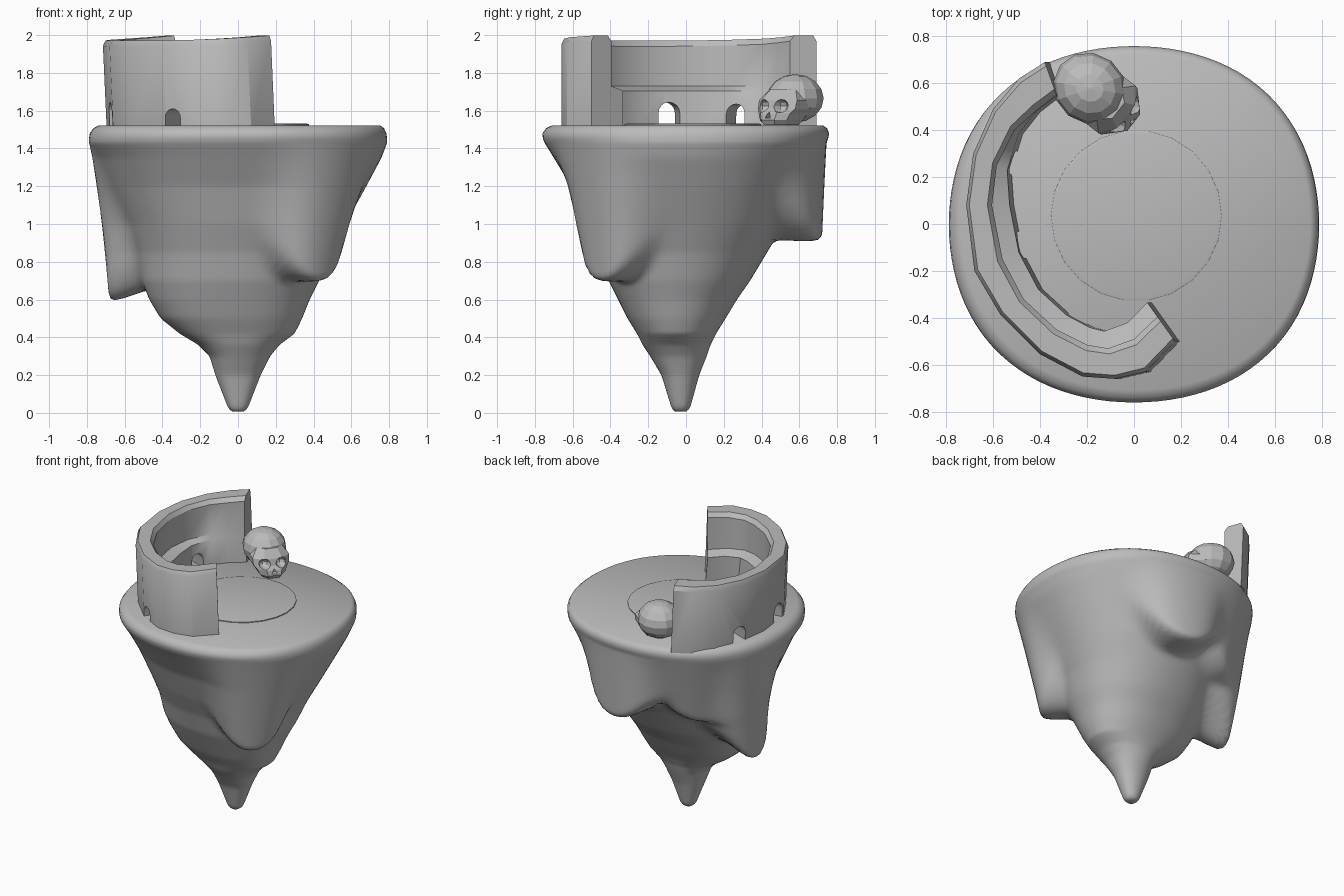
import bpy, bmesh, math
from mathutils import Vector, Matrix

if "Cube" in bpy.data.objects:
    bpy.data.objects.remove(bpy.data.objects["Cube"], do_unlink=True)

stone = bpy.data.materials.new("grey_stone")
stone.use_nodes = True
GREY = (0.5, 0.5, 0.5, 1)
stone.diffuse_color = GREY
stone.node_tree.nodes["Principled BSDF"].inputs["Base Color"].default_value = GREY


def finish(name, bm, smooth=None):
    """Turn a bmesh into a linked object, optionally smooth below an angle."""
    bmesh.ops.recalc_face_normals(bm, faces=bm.faces)
    me = bpy.data.meshes.new(name)
    bm.to_mesh(me)
    bm.free()
    me.materials.append(stone)
    ob = bpy.data.objects.new(name, me)
    bpy.context.collection.objects.link(ob)
    if smooth:
        select(ob)
        bpy.ops.object.shade_smooth_by_angle(angle=math.radians(smooth))
    return ob


def select(ob):
    bpy.ops.object.select_all(action='DESELECT')
    ob.select_set(True)
    bpy.context.view_layer.objects.active = ob


def combine(ob, other, op='DIFFERENCE'):
    """Apply a boolean and delete the helper."""
    mod = ob.modifiers.new("cut", 'BOOLEAN')
    mod.object, mod.operation, mod.solver = other, op, 'EXACT'
    select(ob)
    bpy.ops.object.modifier_apply(modifier=mod.name)
    bpy.data.objects.remove(other, do_unlink=True)


def loft(bm, rings):
    """Skin closed rings of points and cap both ends."""
    rows = [[bm.verts.new(p) for p in ring] for ring in rings]
    n = len(rows[0])
    for a, b in zip(rows, rows[1:]):
        for i in range(n):
            j = (i + 1) % n
            bm.faces.new((a[i], a[j], b[j], b[i]))
    bm.faces.new(rows[0])
    bm.faces.new(rows[-1])


def ellipsoid(name, loc, size, u=12, v=8):
    bm = bmesh.new()
    bmesh.ops.create_uvsphere(bm, u_segments=u, v_segments=v, radius=1)
    bmesh.ops.transform(bm, matrix=Matrix.Translation(loc) @ Matrix.Diagonal((*size, 1)), verts=bm.verts)
    return finish(name, bm)


# Floating rock: height, then reach to left, right, front and back
SECTIONS = [
    (0, .02, .02, .05, -.01), (.02, .05, .05, .075, .02), (.2, .12, .12, .13, .07),
    (.3, .15, .17, .19, .11), (.36, .21, .22, .23, .13), (.42, .31, .3, .26, .16),
    (.5, .41, .34, .31, .21), (.6, .47, .38, .36, .27), (.7, .51, .43, .41, .34),
    (.85, .54, .49, .46, .43), (1, .59, .57, .53, .52), (1.2, .68, .68, .61, .61),
    (1.35, .74, .76, .7, .69), (1.43, .79, .79, .75, .745), (1.48, .79, .79, .77, .765),
    (1.51, .775, .78, .75, .755), (1.53, .72, .74, .69, .71)]
RIM = 1.43
# Hanging lobes: direction in degrees, lip height, lip radius, angular width, sag
DRIPS = [(160, .65, .68, .45, .17), (-47, .69, .615, .45, .08), (82, .91, .72, .5, .1),
         (132, .88, .62, .5, .03)]


def section(z):
    for a, b in zip(SECTIONS, SECTIONS[1:]):
        if z <= b[0]:
            t = (z - a[0]) / (b[0] - a[0])
            return [p + (q - p) * t for p, q in zip(a[1:], b[1:])]


def core_point(angle, z):
    left, right, front, back = section(z)
    c, s = math.cos(angle), math.sin(angle)
    p = Vector(((right if c > 0 else left) * c, (back - front) / 2 + (back + front) / 2 * s))
    return p * (1 + .015 * (1 - math.cos(4 * angle)))


def rock_point(angle, z):
    p = core_point(angle, z)
    drop = 0
    for deg, lip, radius, width, sag in DRIPS:
        d = (angle - math.radians(deg) + math.pi) % math.tau - math.pi
        edge = lip + max(0, abs(d) - .08) ** 2
        t = min(1, max(0, (z - edge) / .08))
        t = t * t * (3 - 2 * t) * math.exp(-(d / width) ** 4)
        if t and z < RIM:
            k = (z - lip) / (RIM - lip)
            shell = radius + (core_point(angle, RIM).length - radius) * k
            p *= 1 + max(0, shell / p.length - 1) * t
            drop += sag * t * max(0, 1 - k) ** 2 * math.exp(-(d / .3) ** 2)
    return (p.x, p.y, z - drop)


heights = sorted({s[0] for s in SECTIONS} | {i / 60 for i in range(2, 88)})
angles = [math.tau * i / 96 for i in range(96)]
bm = bmesh.new()
loft(bm, [[rock_point(a, z) for a in angles] for z in heights])
rock = finish("floating_rock", bm)
smoother = rock.modifiers.new("soften", 'SMOOTH')
smoother.factor, smoother.iterations = .5, 5
select(rock)
bpy.ops.object.modifier_apply(modifier="soften")
bpy.ops.object.shade_smooth_by_angle(angle=math.radians(75))

# Round floor slab in the middle of the plateau
bm = bmesh.new()
disc = [(r, z) for r, z in ((.365, 1.5), (.365, 1.529), (.35, 1.533))]
loft(bm, [[(.01 + r * math.cos(math.tau * i / 22), .035 + r * math.sin(math.tau * i / 22), z)
           for i in range(22)] for r, z in disc])
finish("floor_disc", bm, 30)

# Ruined curved wall with an inner ledge, leaning slightly to one side
OUTER = [(-.38, .69), (-.49, .62), (-.6, .49), (-.685, .3), (-.715, .08), (-.68, -.2),
         (-.57, -.385), (-.4, -.555), (-.22, -.65), (-.08, -.66), (.05, -.63), (.175, -.5)]
INNER = [(-.33, .55), (-.42, .48), (-.51, .4), (-.585, .25), (-.605, .08), (-.56, -.15),
         (-.47, -.32), (-.33, -.45), (-.2, -.515), (-.11, -.53), (0, -.49), (.1, -.395)]
LEAN = Vector((.02, 0))
rings = []
for k, (o, i) in enumerate(zip(OUTER, INNER)):
    o, i = Vector(o), Vector(i)
    n = (i - o).normalized()
    u = k / (len(OUTER) - 1)
    top = 1.97 + .028 * (2 * u - 1) ** 2
    ledge = min(.075, max(.004, .025 * (k - 1)))
    profile = [(0, 0, 1.5), (0, 0, top - .03), (.12, 0, top), (.82, 0, top), (1, 0, top - .03),
               (1, 0, 1.73), (1, ledge, 1.705), (1, ledge, 1.5)]
    rings.append([(*(o.lerp(i, f) + n * t + LEAN * (z < 1.6)), z) for f, t, z in profile])
bm = bmesh.new()
loft(bm, rings)
wall = finish("curved_wall", bm)

# Arched openings: position, facing in degrees, half width, top
for x, y, deg, half, top in [(-.33, -.55, 238, .045, 1.61), (-.63, -.11, 188, .058, 1.645),
                             (-.62, .3, 160, .05, 1.635)]:
    arch = [(-half, 1.4), (half, 1.4)]
    arch += [(half * math.cos(a), top - half + half * math.sin(a))
             for a in (math.pi * i / 8 for i in range(9))]
    turn = Matrix.Translation((x, y, 0)) @ Matrix.Rotation(math.radians(deg), 4, 'Z')
    bm = bmesh.new()
    loft(bm, [[turn @ Vector((d, w, z)) for w, z in arch] for d in (-.2, .2)])
    combine(wall, finish("arch_cutter", bm))
select(wall)
bpy.ops.object.shade_smooth_by_angle(angle=math.radians(32))

# Skull, modelled facing -y and then turned into place
skull = ellipsoid("skull", (0, .03, .14), (.148, .16, .128))
bm = bmesh.new()
face_rows = [(0, .07, -.195, -.03), (.025, .09, -.208, -.02), (.06, .105, -.2, 0),
             (.085, .125, -.18, 0), (.13, .128, -.168, 0), (.19, .085, -.125, 0)]
loft(bm, [[(-w, b, z), (-w, f + .05, z), (-w * .5, f, z), (w * .5, f, z), (w, f + .05, z), (w, b, z)]
          for z, w, f, b in face_rows])
combine(skull, finish("face", bm), 'UNION')
for side in (-1, 1):
    combine(skull, ellipsoid("eye_cutter", (side * .06, -.178, .1), (.042, .06, .036), 8, 6))
    combine(skull, ellipsoid("temple_cutter", (side * .135, -.085, .03), (.035, .05, .035), 8, 6))
bm = bmesh.new()
loft(bm, [[(-.02, y, .035), (.02, y, .035), (0, y, .07)] for y in (-.24, -.17)])
combine(skull, finish("nose_cutter", bm))
skull.location = (-.165, .56, 1.525)
skull.rotation_euler.z = math.radians(52)
